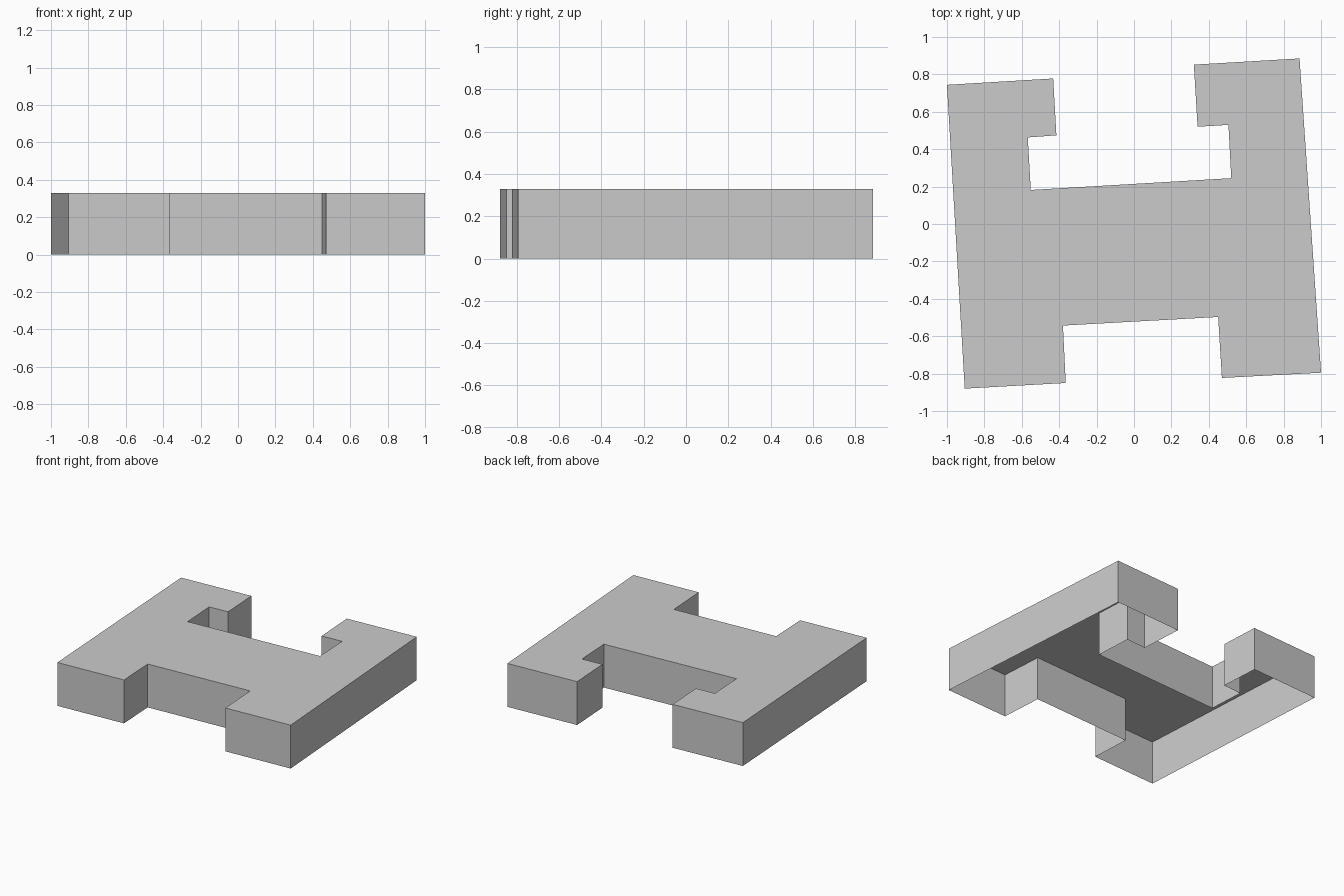
import bpy
import bmesh

if "Cube" in bpy.data.objects:
    bpy.data.objects.remove(bpy.data.objects["Cube"], do_unlink=True)

HEIGHT = 0.33

# Building footprint, counter-clockwise from the front corner at -x
FOOTPRINT = [
    (-0.905, -0.88), (-0.365, -0.85), (-0.38, -0.543), (0.45, -0.497),
    (0.47, -0.823), (1.0, -0.795),
    (0.885, 0.885), (0.32, 0.852), (0.34, 0.52), (0.505, 0.53),
    (0.52, 0.245), (-0.552, 0.182), (-0.568, 0.463), (-0.415, 0.474),
    (-0.432, 0.778), (-1.0, 0.744),
]


def make_material(name, color):
    mat = bpy.data.materials.new(name)
    mat.use_nodes = True
    mat.diffuse_color = color
    mat.node_tree.nodes["Principled BSDF"].inputs["Base Color"].default_value = color
    return mat


def make_shell(name, outline, height, mat):
    """Flat roof and outer walls over an outline, open underneath."""
    bm = bmesh.new()
    base = [bm.verts.new((x, y, 0)) for x, y in outline]
    roof = [bm.verts.new((x, y, height)) for x, y in outline]
    bm.faces.new(roof)
    for i in range(len(outline)):
        j = (i + 1) % len(outline)
        bm.faces.new((base[i], base[j], roof[j], roof[i]))
    mesh = bpy.data.meshes.new(name)
    bm.to_mesh(mesh)
    bm.free()
    mesh.materials.append(mat)
    obj = bpy.data.objects.new(name, mesh)
    bpy.context.scene.collection.objects.link(obj)
    return obj


# Walls and roof of the block
grey = make_material("light grey", (0.6, 0.6, 0.6, 1))
make_shell("building_shell", FOOTPRINT, HEIGHT, grey)
